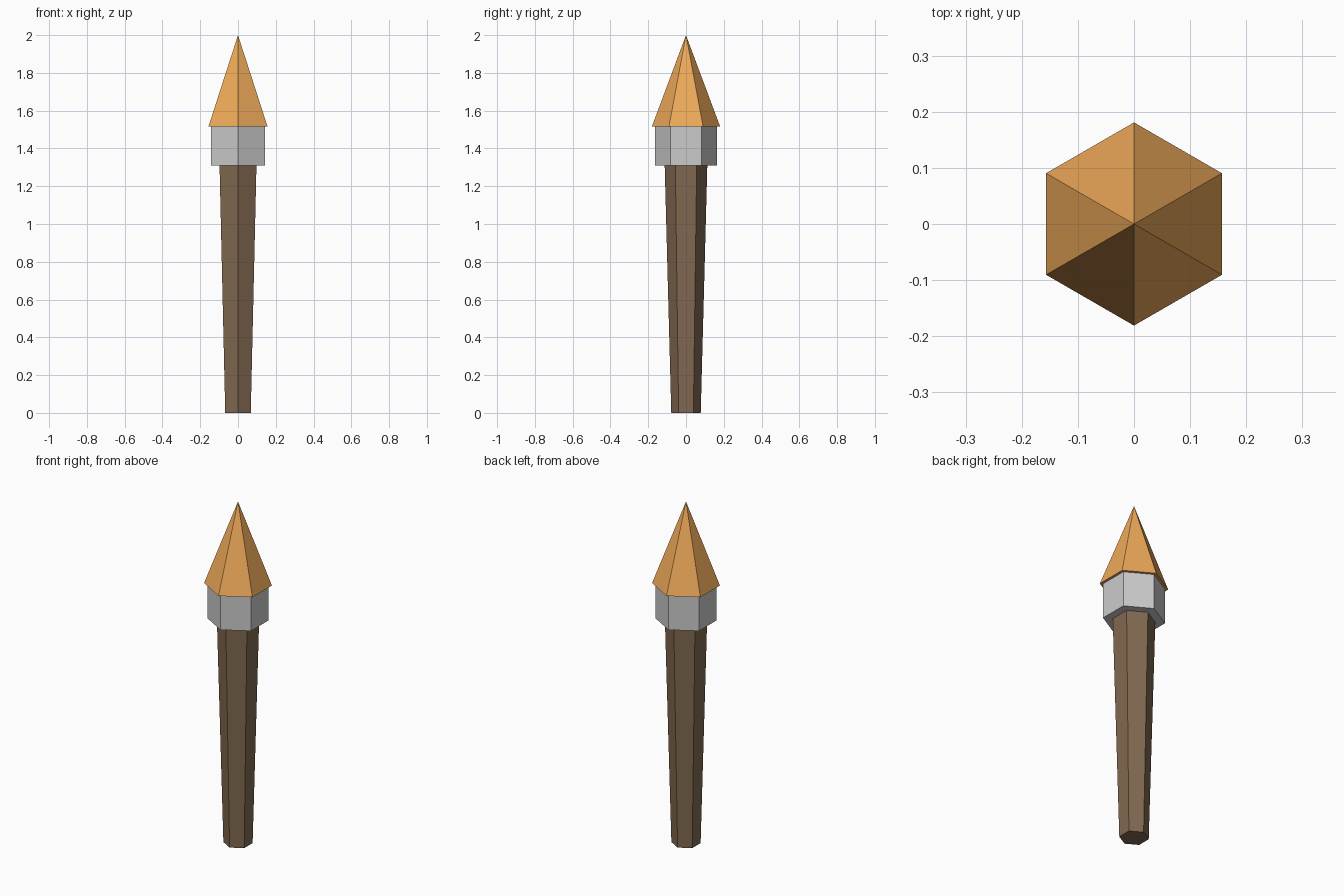
import bpy

if "Cube" in bpy.data.objects:
    bpy.data.objects.remove(bpy.data.objects["Cube"])


def paint(name, color):
    mat = bpy.data.materials.new(name)
    mat.diffuse_color = (*color, 1)
    mat.use_nodes = True
    mat.node_tree.nodes["Principled BSDF"].inputs["Base Color"].default_value = mat.diffuse_color
    return mat


def hex_part(name, z0, z1, r0, r1, mat=None):
    # six-sided tapered part with corners on the +y and -y axis
    bpy.ops.mesh.primitive_cone_add(vertices=6, radius1=r0, radius2=r1,
                                    depth=z1 - z0, location=(0, 0, (z0 + z1) / 2))
    obj = bpy.context.object
    obj.name = name
    if mat:
        obj.data.materials.append(mat)
    return obj


wood = paint("wood", (0.22, 0.14, 0.08))
fire = paint("fire", (0.85, 0.40, 0.10))

# handle widening towards the collar
hex_part("handle", 0.0, 1.315, 0.078, 0.113, wood)
# grey metal collar
hex_part("collar", 1.31, 1.517, 0.164, 0.164)
# pointed flame, overhanging the collar
hex_part("flame", 1.515, 2.0, 0.181, 0.0, fire)
